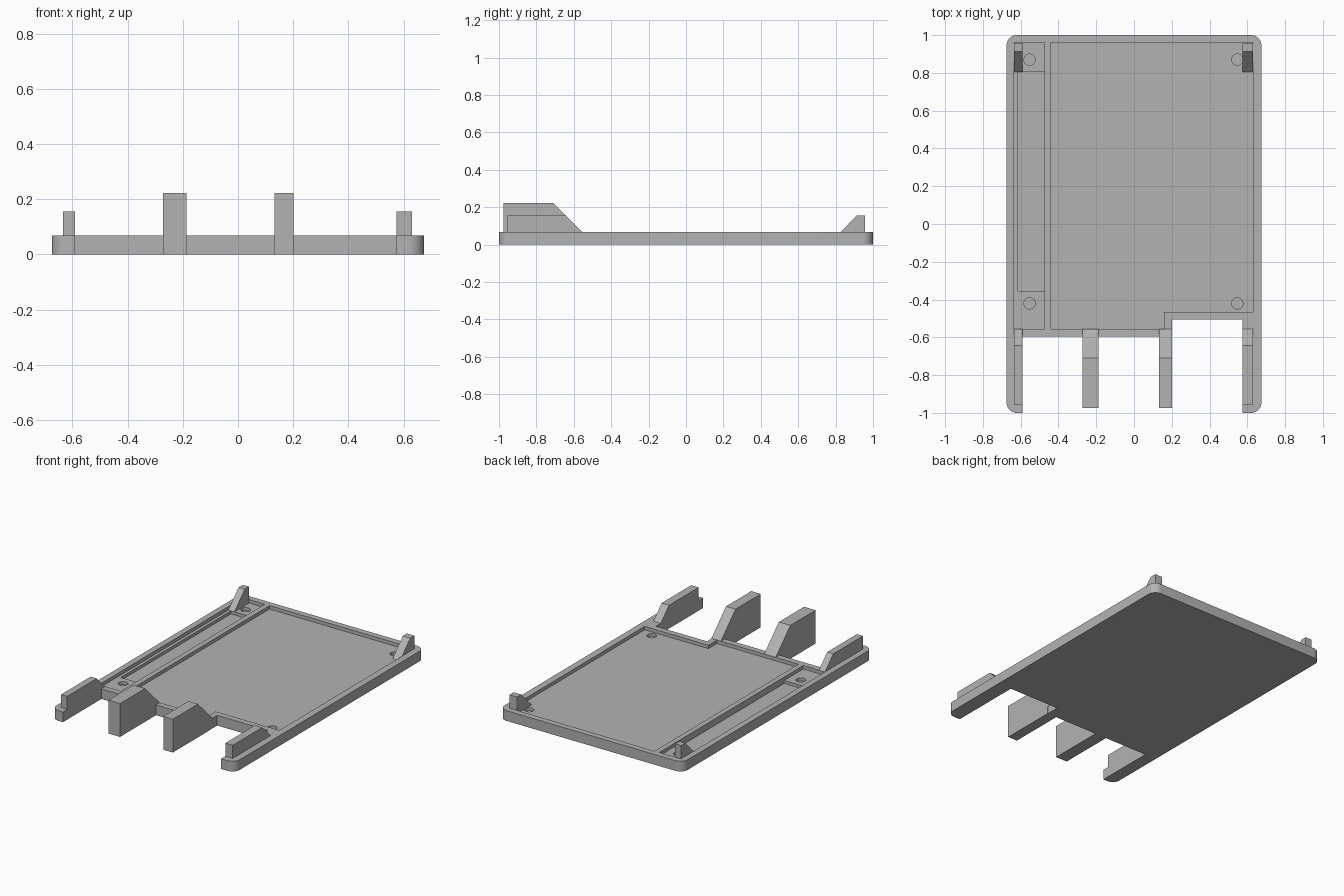
import bpy, bmesh, math
from mathutils import Vector

if "Cube" in bpy.data.objects:
    bpy.data.objects.remove(bpy.data.objects["Cube"])

RIM = 0.068      # top of the tray
FLOOR = 0.045    # pocket floor
GROOVE = 0.025   # deep groove floor
CLIP = 0.155
FIN = 0.222

grey = bpy.data.materials.new("grey")
grey.diffuse_color = (0.45, 0.45, 0.45, 1)
grey.use_nodes = True
grey.node_tree.nodes["Principled BSDF"].inputs["Base Color"].default_value = grey.diffuse_color


def prism(name, pts, start, depth):
    """Extrude a closed 3D outline along one direction."""
    bm = bmesh.new()
    face = bm.faces.new([bm.verts.new(Vector(p) + Vector(start)) for p in pts])
    new = bmesh.ops.extrude_face_region(bm, geom=[face])["geom"]
    bmesh.ops.translate(bm, vec=depth, verts=[v for v in new if isinstance(v, bmesh.types.BMVert)])
    bmesh.ops.recalc_face_normals(bm, faces=bm.faces)
    mesh = bpy.data.meshes.new(name)
    bm.to_mesh(mesh)
    bm.free()
    mesh.materials.append(grey)
    obj = bpy.data.objects.new(name, mesh)
    bpy.context.collection.objects.link(obj)
    return obj


def slab(name, pts, z0, z1):
    return prism(name, [(x, y, 0) for x, y in pts], (0, 0, z0), (0, 0, z1 - z0))


def side_profile(name, pts, x0, x1):
    return prism(name, [(0, y, z) for y, z in pts], (x0, 0, 0), (x1 - x0, 0, 0))


def arc(cx, cy, r, a0, a1, n):
    angles = [math.radians(a0 + (a1 - a0) * i / n) for i in range(n + 1)]
    return [(cx + r * math.cos(a), cy + r * math.sin(a)) for a in angles]


def rect(x0, x1, y0, y1):
    return [(x0, y0), (x1, y0), (x1, y1), (x0, y1)]


# Tray with rounded outer corners and two front arms
W, R = 0.675, 0.055
outline = (arc(W - R, 1 - R, R, 0, 90, 10) + arc(R - W, 1 - R, R, 90, 180, 10)
           + arc(R - W, R - 1, R, 180, 270, 10)
           + [(-0.59, -1), (-0.59, -0.595), (0.2, -0.595), (0.2, -0.505), (0.575, -0.505), (0.575, -1)]
           + arc(W - R, R - 1, R, 270, 360, 10))
tray = slab("tray", outline, 0, RIM)

# Pockets, groove and blind screw holes
main = [(-0.44, -0.555), (0.16, -0.555), (0.16, -0.465), (0.63, -0.465), (0.63, 0.96), (-0.44, 0.96)]
cutters = [slab("main_pocket_cutter", main, FLOOR, 0.2),
           slab("side_pocket_cutter", rect(-0.635, -0.475, -0.555, 0.96), FLOOR, 0.2),
           slab("groove_cutter", rect(-0.615, -0.475, -0.355, 0.805), GROOVE, 0.2)]
for x in (-0.553, 0.547):
    for y in (-0.42, 0.87):
        cutters.append(slab("hole_cutter", arc(x, y, 0.03, 0, 345, 23), GROOVE, 0.2))

bpy.context.view_layer.objects.active = tray
for cutter in cutters:
    mod = tray.modifiers.new("cut", "BOOLEAN")
    mod.operation = "DIFFERENCE"
    mod.solver = "EXACT"
    mod.object = cutter
    bpy.ops.object.modifier_apply(modifier=mod.name)
    bpy.data.objects.remove(cutter)
tray.select_set(True)
bpy.ops.object.shade_smooth_by_angle(angle=math.radians(30))

# Corner clips: long ones on the arms, short ones at the back
for side, x0, x1 in (("left", -0.635, -0.59), ("right", 0.575, 0.63)):
    side_profile("front_clip_" + side,
                 [(-0.955, 0.06), (-0.955, CLIP), (-0.643, CLIP), (-0.556, RIM), (-0.556, 0.06)], x0, x1)
    side_profile("back_clip_" + side,
                 [(0.805, 0.04), (0.805, FLOOR), (0.913, CLIP), (0.957, CLIP), (0.957, 0.04)], x0, x1)

# Tall front fins
for side, x0, x1 in (("left", -0.272, -0.187), ("right", 0.132, 0.202)):
    side_profile("front_fin_" + side,
                 [(-0.975, 0), (-0.975, FIN), (-0.71, FIN), (-0.556, RIM), (-0.556, 0.05),
                  (-0.595, 0.05), (-0.595, 0)], x0, x1)
